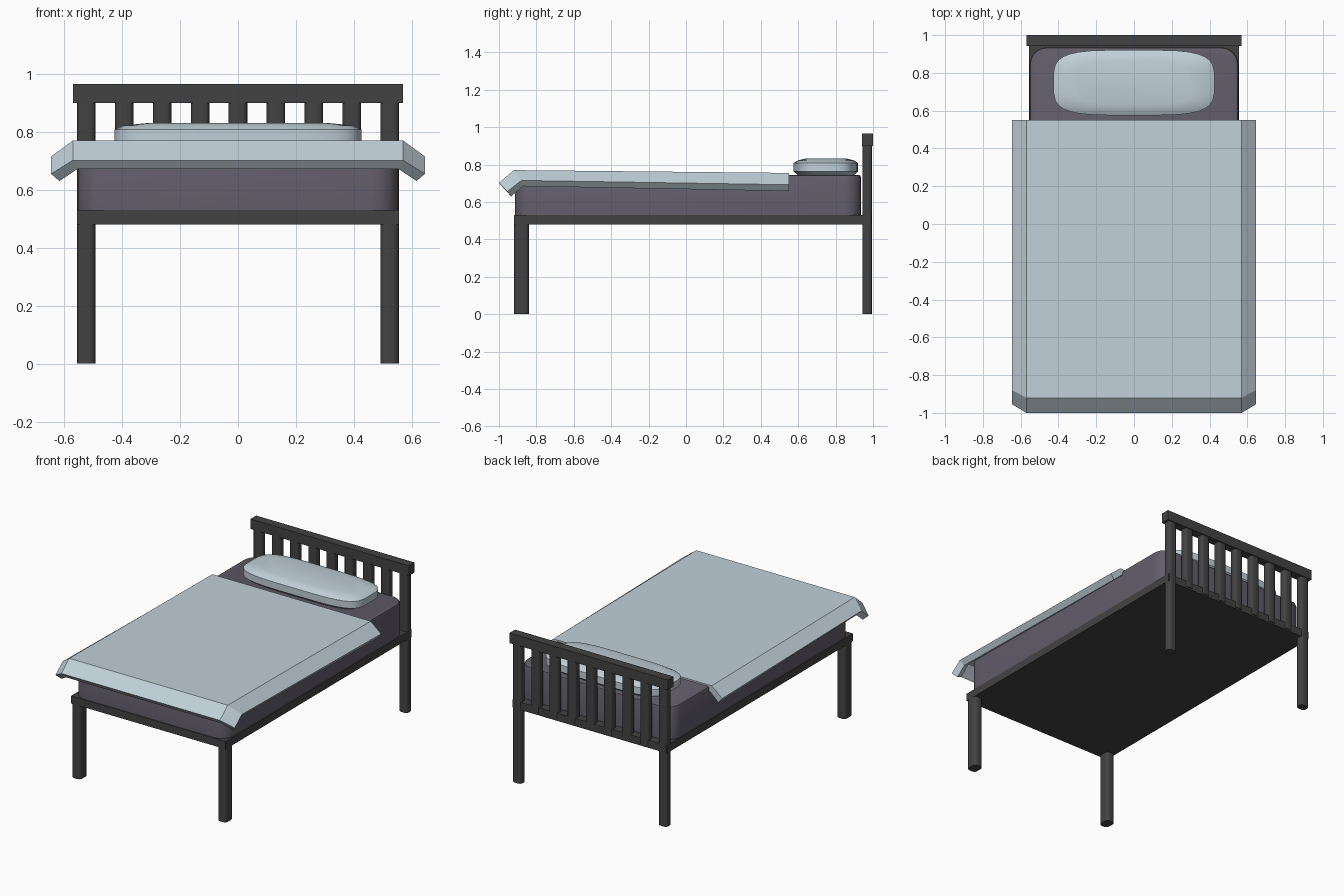
import bpy, bmesh, math

if "Cube" in bpy.data.objects:
    bpy.data.objects.remove(bpy.data.objects["Cube"])


def material(name, rgb):
    m = bpy.data.materials.new(name)
    m.diffuse_color = (*rgb, 1)
    m.use_nodes = True
    m.node_tree.nodes["Principled BSDF"].inputs["Base Color"].default_value = m.diffuse_color
    return m


DARK = material("charcoal frame", (0.055, 0.055, 0.055))
MATTRESS = material("grey violet", (0.12, 0.11, 0.145))
LINEN = material("pale blue grey", (0.53, 0.63, 0.69))


def finish(bm, name, mat, smooth=False):
    bmesh.ops.recalc_face_normals(bm, faces=bm.faces[:])
    me = bpy.data.meshes.new(name)
    bm.to_mesh(me)
    bm.free()
    ob = bpy.data.objects.new(name, me)
    bpy.context.collection.objects.link(ob)
    me.materials.append(mat)
    if smooth:
        bpy.ops.object.select_all(action='DESELECT')
        ob.select_set(True)
        bpy.context.view_layer.objects.active = ob
        bpy.ops.object.shade_smooth_by_angle(angle=math.radians(35))
    return ob


def box(name, lo, hi, mat, corner=0, segments=3, rim=0):
    """Box from lo to hi; corner rounds the upright edges, rim the top edges."""
    bm = bmesh.new()
    bmesh.ops.create_cube(bm, size=1)
    for v in bm.verts:
        for i in range(3):
            v.co[i] = lo[i] + (v.co[i] + 0.5) * (hi[i] - lo[i])
    if corner:
        upright = [e for e in bm.edges
                   if abs(e.verts[0].co.z - e.verts[1].co.z) > 1e-4]
        bmesh.ops.bevel(bm, geom=upright, offset=corner, segments=segments,
                        profile=0.5, affect='EDGES')
    if rim:
        top = [e for e in bm.edges if min(v.co.z for v in e.verts) > hi[2] - 1e-4]
        bmesh.ops.bevel(bm, geom=top, offset=rim, segments=2,
                        profile=0.5, affect='EDGES')
    return finish(bm, name, mat, corner > 0)


# Bed base and legs
box("bed_base", (-0.556, -0.92, 0.48), (0.556, 0.99, 0.53), DARK)
for side, x in (("left", -0.524), ("right", 0.524)):
    box(f"front_leg_{side}", (x - 0.032, -0.92, 0), (x + 0.032, -0.84, 0.49), DARK, 0.022)
    box(f"back_leg_{side}", (x - 0.032, 0.943, 0), (x + 0.032, 0.995, 0.49), DARK, 0.018)

# Headboard: nine evenly spaced posts under a top rail
for i in range(9):
    x = -0.524 + i * 0.131
    box(f"headboard_post_{i + 1}", (x - 0.032, 0.943, 0.49), (x + 0.032, 0.995, 0.91), DARK, 0.018)
box("headboard_rail", (-0.57, 0.942, 0.90), (0.57, 1.0, 0.965), DARK)

# Mattress
box("mattress", (-0.552, -0.915, 0.53), (0.552, 0.935, 0.745), MATTRESS, 0.09, 6, 0.012)

# Blanket: a folded sheet, rows from head to foot, given thickness inwards
rows = [((0.645, 0.55, 0.692), (0.57, 0.55, 0.755)),
        ((0.645, -0.88, 0.715), (0.57, -0.92, 0.77)),
        ((0.645, -0.955, 0.655), (0.57, -1.0, 0.702))]
bm = bmesh.new()
grid = []
for (ox, oy, oz), (ix, iy, iz) in rows:
    grid.append([bm.verts.new(p) for p in
                 ((-ox, oy, oz), (-ix, iy, iz), (ix, iy, iz), (ox, oy, oz))])
for a, b in zip(grid, grid[1:]):
    for i in range(3):
        bm.faces.new((a[i], b[i], b[i + 1], a[i + 1]))
bm.normal_update()
if sum(f.normal.z for f in bm.faces) < 0:
    bmesh.ops.reverse_faces(bm, faces=bm.faces[:])
me = bpy.data.meshes.new("blanket")
bm.to_mesh(me)
bm.free()
me.materials.append(LINEN)
blanket = bpy.data.objects.new("blanket", me)
bpy.context.collection.objects.link(blanket)
sol = blanket.modifiers.new("thickness", 'SOLIDIFY')
sol.thickness = 0.043
sol.offset = -1

# Pillow: stacked rounded-rectangle rings
bm = bmesh.new()
N = 32
rings = []
for sx, sy, z in ((0.93, 0.86, 0.743), (1, 1, 0.763), (1, 1, 0.808),
                  (0.93, 0.87, 0.822), (0.72, 0.66, 0.831)):
    ring = []
    for k in range(N):
        t = 2 * math.pi * (k + 0.5) / N
        c, s = math.cos(t), math.sin(t)
        x = math.copysign(abs(c) ** 0.5, c) * 0.427 * sx
        y = math.copysign(abs(s) ** 0.5, s) * 0.173 * sy
        ring.append(bm.verts.new((x, 0.748 + y, z)))
    rings.append(ring)
for a, b in zip(rings, rings[1:]):
    for k in range(N):
        bm.faces.new((a[k], a[(k + 1) % N], b[(k + 1) % N], b[k]))
bm.faces.new(rings[0][::-1])
bm.faces.new(rings[-1])
finish(bm, "pillow", LINEN, True)
